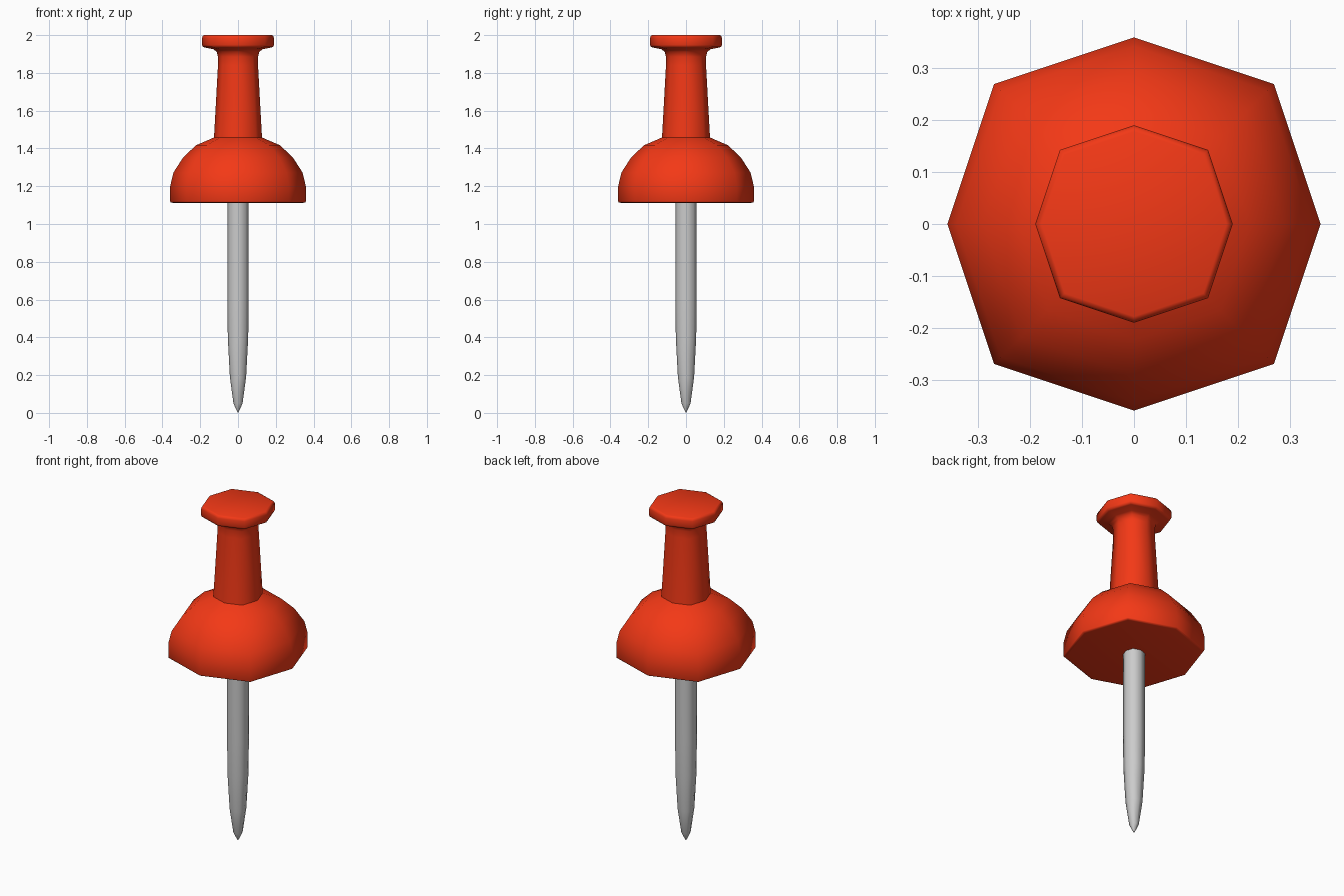
import bpy
import bmesh
import math

if "Cube" in bpy.data.objects:
    bpy.data.objects.remove(bpy.data.objects["Cube"])


def lathe(name, profile, color=None, angle=60):
    """Revolve (radius, z) points, top to bottom, around z with 8 sides."""
    bm = bmesh.new()
    # slightly squarish octagon: diagonal corners sit at 0.75 of the radius
    ring = [(1, 0), (.75, .75), (0, 1), (-.75, .75),
            (-1, 0), (-.75, -.75), (0, -1), (.75, -.75)]
    rows = []
    for r, z in profile:
        if r == 0:
            rows.append([bm.verts.new((0, 0, z))] * 8)
        else:
            rows.append([bm.verts.new((r * x, r * y, z)) for x, y in ring])
    for upper, lower in zip(rows, rows[1:]):
        for i in range(8):
            j = (i + 1) % 8
            quad = [upper[i], lower[i], lower[j], upper[j]]
            bm.faces.new(list(dict.fromkeys(quad)))
    # flat caps on open ends
    for row in (rows[0], rows[-1]):
        if row[0] is not row[1]:
            bm.faces.new(row)
    bmesh.ops.recalc_face_normals(bm, faces=bm.faces)
    mesh = bpy.data.meshes.new(name)
    bm.to_mesh(mesh)
    bm.free()
    obj = bpy.data.objects.new(name, mesh)
    bpy.context.collection.objects.link(obj)
    if color:
        mat = bpy.data.materials.new(name + "_color")
        mat.diffuse_color = color
        mat.use_nodes = True
        mat.node_tree.nodes["Principled BSDF"].inputs["Base Color"].default_value = mat.diffuse_color
        mesh.materials.append(mat)
    bpy.ops.object.select_all(action='DESELECT')
    obj.select_set(True)
    bpy.context.view_layer.objects.active = obj
    bpy.ops.object.shade_smooth_by_angle(angle=math.radians(angle))
    return obj


# Red plastic handle: flat cap, tapered grip, domed base
lathe("handle", [
    (.178, 2.0), (.186, 1.996), (.19, 1.985), (.19, 1.948), (.186, 1.938),
    (.175, 1.934), (.13, 1.925), (.113, 1.912), (.106, 1.885), (.106, 1.84),
    (.127, 1.458), (.222, 1.417), (.29, 1.353), (.342, 1.272), (.359, 1.2),
    (.359, 1.12), (.357, 1.115), (.345, 1.112),
], (.9, .04, .008, 1))

# Grey metal pin tapering to a point
lathe("pin", [
    (.056, 1.13), (.056, .6), (.054, .4), (.043, .19),
    (.024, .05), (.008, .015), (0, .0),
])
